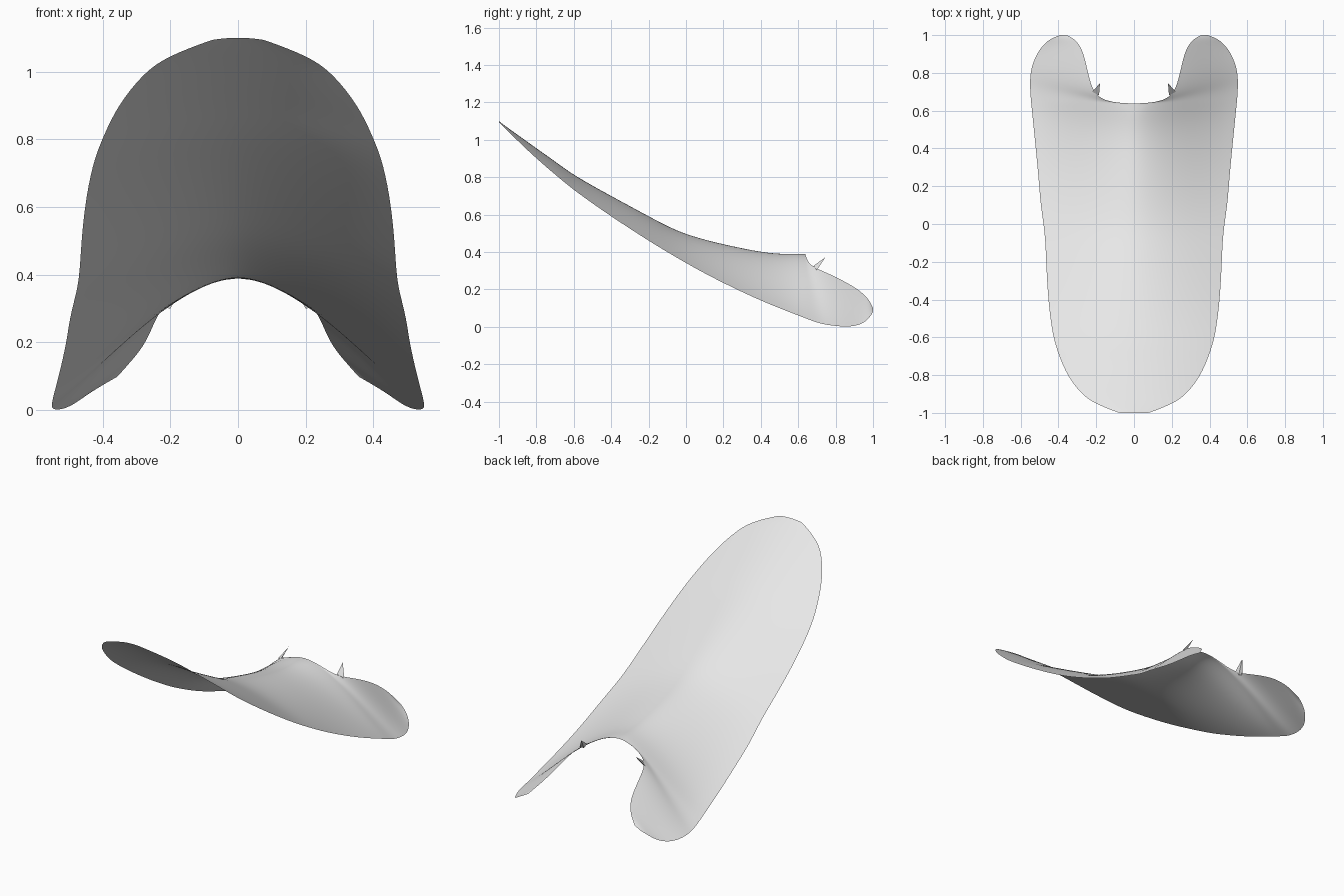
import bpy
import bmesh
from mathutils import Vector

cube = bpy.data.objects.get("Cube")
if cube:
    bpy.data.objects.remove(cube, do_unlink=True)

# One pale grey for everything
grey = bpy.data.materials.new("pale_grey")
grey.use_nodes = True
colour = (0.8, 0.8, 0.8, 1)
grey.diffuse_color = colour
grey.node_tree.nodes["Principled BSDF"].inputs["Base Color"].default_value = colour


def make_object(name, bm, smooth=True):
    mesh = bpy.data.meshes.new(name)
    bm.to_mesh(mesh)
    bm.free()
    mesh.materials.append(grey)
    for polygon in mesh.polygons:
        polygon.use_smooth = smooth
    obj = bpy.data.objects.new(name, mesh)
    bpy.context.scene.collection.objects.link(obj)
    return obj


# Centre line (y, z) from raised front tip to rear arch
centre_line = [
    (-1, 1.1), (-.95, 1.062), (-.9, 1.027), (-.8, .955), (-.7, .885),
    (-.6, .81), (-.4, .70), (-.2, .592), (-.05, .512), (.1, .466),
    (.25, .432), (.4, .402), (.52, .39), (.637, .398),
]
# Rear arch and inside edge of the lobe (x, y, z)
lobe_inside = [
    (.1, .642, .372), (.17, .66, .335), (.215, .7, .31), (.24, .78, .278),
    (.265, .9, .215), (.29, .95, .175), (.32, .982, .14), (.355, 1, .1),
]
inner_edge = [(0, y, z) for y, z in centre_line] + lobe_inside

# Outer edge (x, y, z), matched row by row to the inner edge
outer_edge = [
    (.08, -1, 1.093), (.21, -.95, 1.045), (.28, -.9, .995), (.355, -.8, .9),
    (.395, -.7, .815), (.43, -.6, .73), (.455, -.4, .59), (.465, -.2, .46),
    (.47, -.05, .37), (.495, .1, .285), (.505, .25, .21), (.52, .4, .14),
    (.535, .55, .08), (.543, .63, .05), (.548, .68, .03), (.55, .73, .015),
    (.55, .78, .007), (.54, .84, .001), (.515, .9, .003), (.48, .95, .02),
    (.44, .982, .05), (.39, 1, .08),
]


def droop(s, k):
    """Fall of the sheet from centre to edge; k goes from front to rear."""
    bowl = s ** (2 - k / 2)
    sway = s * s * (3 - 2 * s)
    return bowl + .3 * k * (sway - bowl)


# Curved sheet: half is lofted between both edges, then mirrored
COLUMNS = 10
bm = bmesh.new()
rows = []
for inner, outer in zip(inner_edge, outer_edge):
    a, b = Vector(inner), Vector(outer)
    k = min(1, (a.y + 1) / 1.5)
    start = droop(a.x / b.x, k)
    row = []
    for j in range(COLUMNS + 1):
        p = a.lerp(b, j / COLUMNS)
        fall = (droop(p.x / b.x, k) - start) / (1 - start)
        p.z = a.z + (b.z - a.z) * fall
        row.append(bm.verts.new(p))
    rows.append(row)
for near, far in zip(rows, rows[1:]):
    for j in range(COLUMNS):
        bm.faces.new((near[j], near[j + 1], far[j + 1], far[j]))
sheet = make_object("curved_sheet", bm)
mirror = sheet.modifiers.new("mirror", "MIRROR")
mirror.use_clip = True
subdivision = sheet.modifiers.new("subdivision", "SUBSURF")
subdivision.levels = subdivision.render_levels = 2

# Small spikes where the arch meets each lobe
for side, name in ((1, "left_spike"), (-1, "right_spike")):
    bm = bmesh.new()
    apex = bm.verts.new((side * .18, .745, .372))
    base = [bm.verts.new((side * x, y, z)) for x, y, z in
            ((.185, .682, .326), (.222, .7, .305), (.2, .69, .3))]
    for i in range(3):
        bm.faces.new((base[i], base[(i + 1) % 3], apex))
    bm.faces.new(base)
    bmesh.ops.recalc_face_normals(bm, faces=bm.faces)
    make_object(name, bm, smooth=False)
